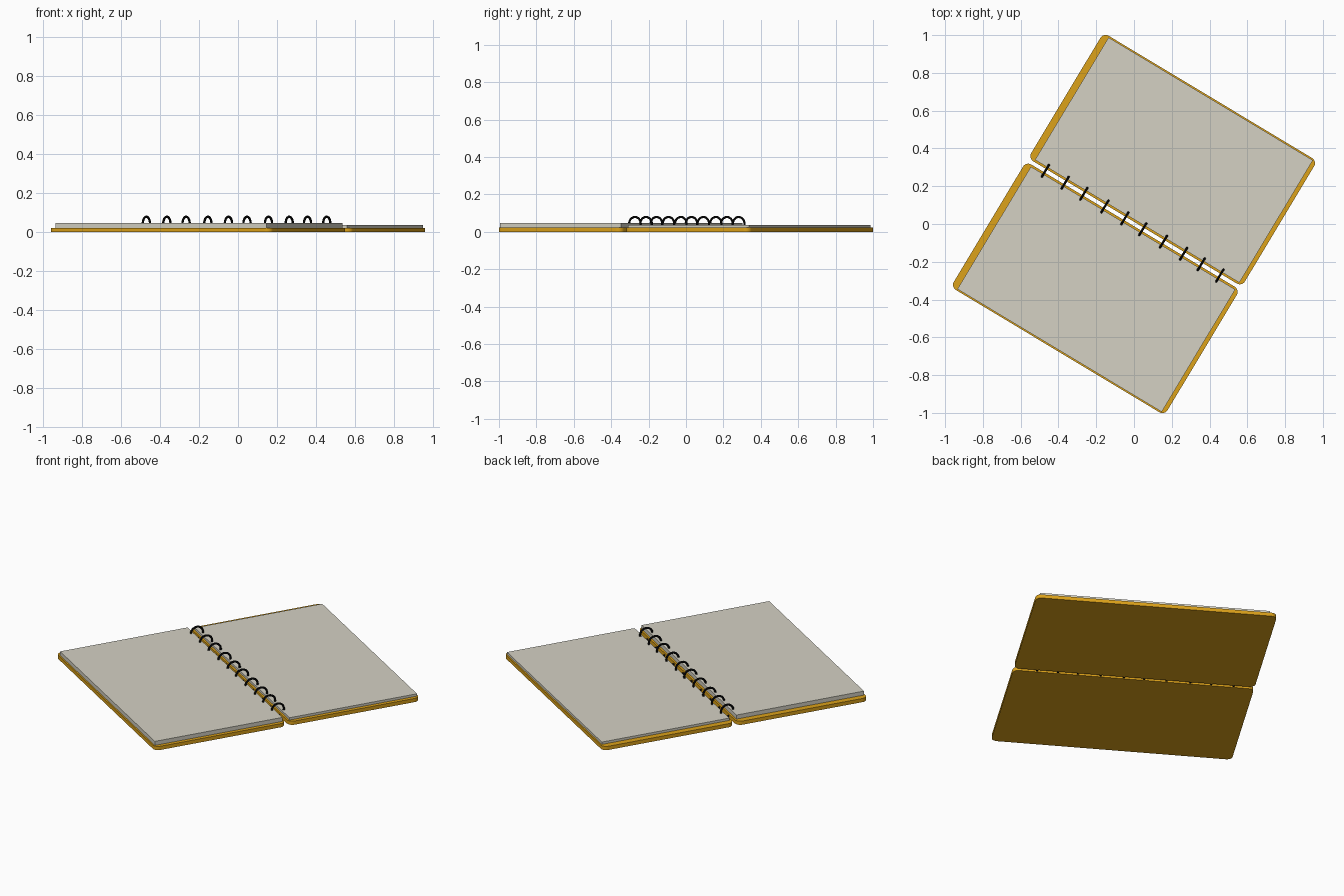
import bpy, bmesh, math
from mathutils import Matrix

if "Cube" in bpy.data.objects:
    bpy.data.objects.remove(bpy.data.objects["Cube"])

TURN = Matrix.Rotation(math.radians(-31), 4, 'Z')  # spine runs along the turned x axis


def material(name, rgb):
    m = bpy.data.materials.new(name)
    m.diffuse_color = (*rgb, 1)
    m.use_nodes = True
    m.node_tree.nodes["Principled BSDF"].inputs["Base Color"].default_value = m.diffuse_color
    return m


ORANGE = material("cover_orange", (0.72, 0.36, 0.01))
CREAM = material("paper_cream", (0.66, 0.64, 0.55))
BLACK = material("ring_black", (0.005, 0.005, 0.005))


def finish(ob, mat):
    ob.data.materials.append(mat)
    ob.matrix_world = TURN
    bpy.context.view_layer.objects.active = ob
    bpy.ops.object.select_all(action='DESELECT')
    ob.select_set(True)
    bpy.ops.object.shade_smooth_by_angle(angle=math.radians(35))


def slab(name, u0, u1, v0, v1, z0, z1, mat, radius=0):
    """Flat board with optionally rounded upright corners."""
    bm = bmesh.new()
    bmesh.ops.create_cube(bm, size=1)
    for v in bm.verts:
        v.co.x = u1 if v.co.x > 0 else u0
        v.co.y = v1 if v.co.y > 0 else v0
        v.co.z = z1 if v.co.z > 0 else z0
    if radius:
        upright = [e for e in bm.edges
                   if abs(e.verts[0].co.z - e.verts[1].co.z) > 1e-4]
        bmesh.ops.bevel(bm, geom=upright, offset=radius, segments=6,
                        profile=0.5, affect='EDGES')
    bmesh.ops.recalc_face_normals(bm, faces=bm.faces)
    me = bpy.data.meshes.new(name)
    bm.to_mesh(me)
    bm.free()
    ob = bpy.data.objects.new(name, me)
    bpy.context.collection.objects.link(ob)
    finish(ob, mat)


# Covers and page blocks on both sides of the spine
for side, s, page_top in (("front", -1, 0.046), ("back", 1, 0.036)):
    lo, hi = sorted((s * 0.01, s * 0.785))
    slab(side + "_cover", -0.66, 0.66, lo, hi, 0, 0.022, ORANGE, 0.032)
    lo, hi = sorted((s * 0.021, s * 0.777))
    slab(side + "_pages", -0.624, 0.638, lo, hi, 0.022, page_top, CREAM)

# Binding rings along the spine
RING_U = (-0.547, -0.425, -0.310, -0.180, -0.057, 0.054, 0.182, 0.306, 0.415, 0.530)
for i, u in enumerate(RING_U):
    bpy.ops.mesh.primitive_torus_add(major_segments=32, minor_segments=8,
                                     major_radius=0.036, minor_radius=0.006)
    ring = bpy.context.object
    ring.name = f"binding_ring_{i + 1}"
    ring.data.transform(Matrix.Translation((u, 0, 0.043))
                        @ Matrix.Rotation(math.pi / 2, 4, 'Y'))
    finish(ring, BLACK)
